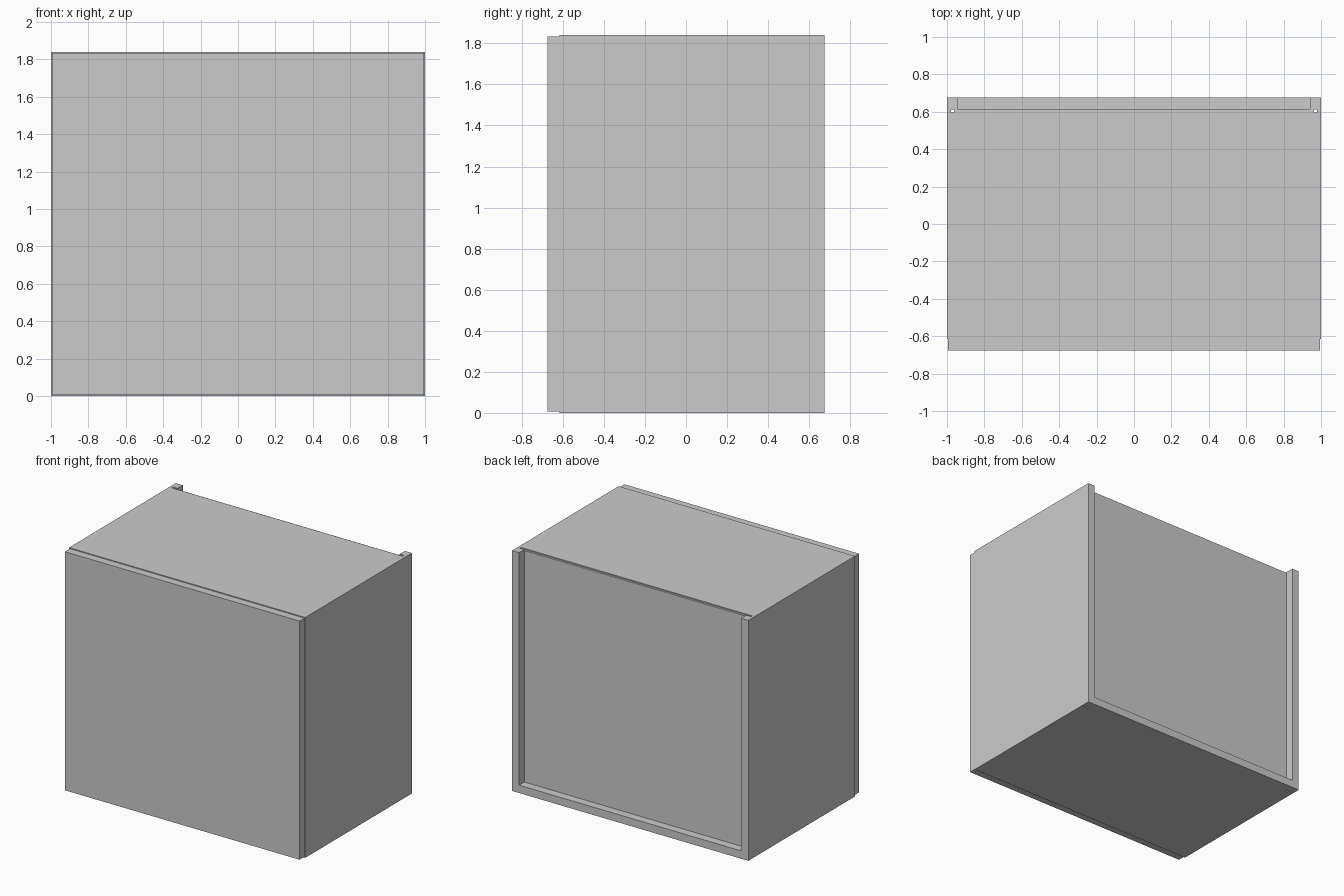
import bpy
import bmesh

if "Cube" in bpy.data.objects:
    bpy.data.objects.remove(bpy.data.objects["Cube"])

W, D, H = 1.0, 0.675, 1.84      # half width, half depth, height
T = 0.06                        # board thickness
FRONT = -0.615                  # front edge of the carcass
B0, B1 = 0.597, 0.612           # back panel slot in y


def prism(name, outline, z0, z1):
    """Extrude an xy outline from z0 to z1."""
    bm = bmesh.new()
    face = bm.faces.new([bm.verts.new((x, y, z0)) for x, y in outline])
    top = bmesh.ops.extrude_face_region(bm, geom=[face])["geom"]
    verts = [g for g in top if isinstance(g, bmesh.types.BMVert)]
    bmesh.ops.translate(bm, verts=verts, vec=(0, 0, z1 - z0))
    bmesh.ops.recalc_face_normals(bm, faces=bm.faces)
    mesh = bpy.data.meshes.new(name)
    bm.to_mesh(mesh)
    bm.free()
    obj = bpy.data.objects.new(name, mesh)
    bpy.context.collection.objects.link(obj)
    return obj


def board(name, half, y0, y1, z0, z1):
    return prism(name, [(-half, y0), (half, y0), (half, y1), (-half, y1)], z0, z1)


# Side panels, grooved on the inside for the back board
inner, groove = W - T, W - 0.022
profile = [(W, FRONT), (W, D), (inner, D), (inner, B1),
           (groove, B1), (groove, B0), (inner, B0), (inner, FRONT)]
for label, s in (("left", -1), ("right", 1)):
    prism(label + "_side_panel", [(s * x, y) for x, y in profile], 0, H)

# Bottom runs full depth, top stops at the back board
board("bottom_panel", inner, FRONT, D, 0, T)
board("top_panel", inner, FRONT, B0, H - T, H)

# Thin back board sitting in the side grooves
board("back_panel", W - 0.038, B0, B1, T, H - 0.008)

# Plain slab door, slightly smaller than the carcass
board("door", W - 0.006, -D, FRONT, 0.007, H - 0.007)
